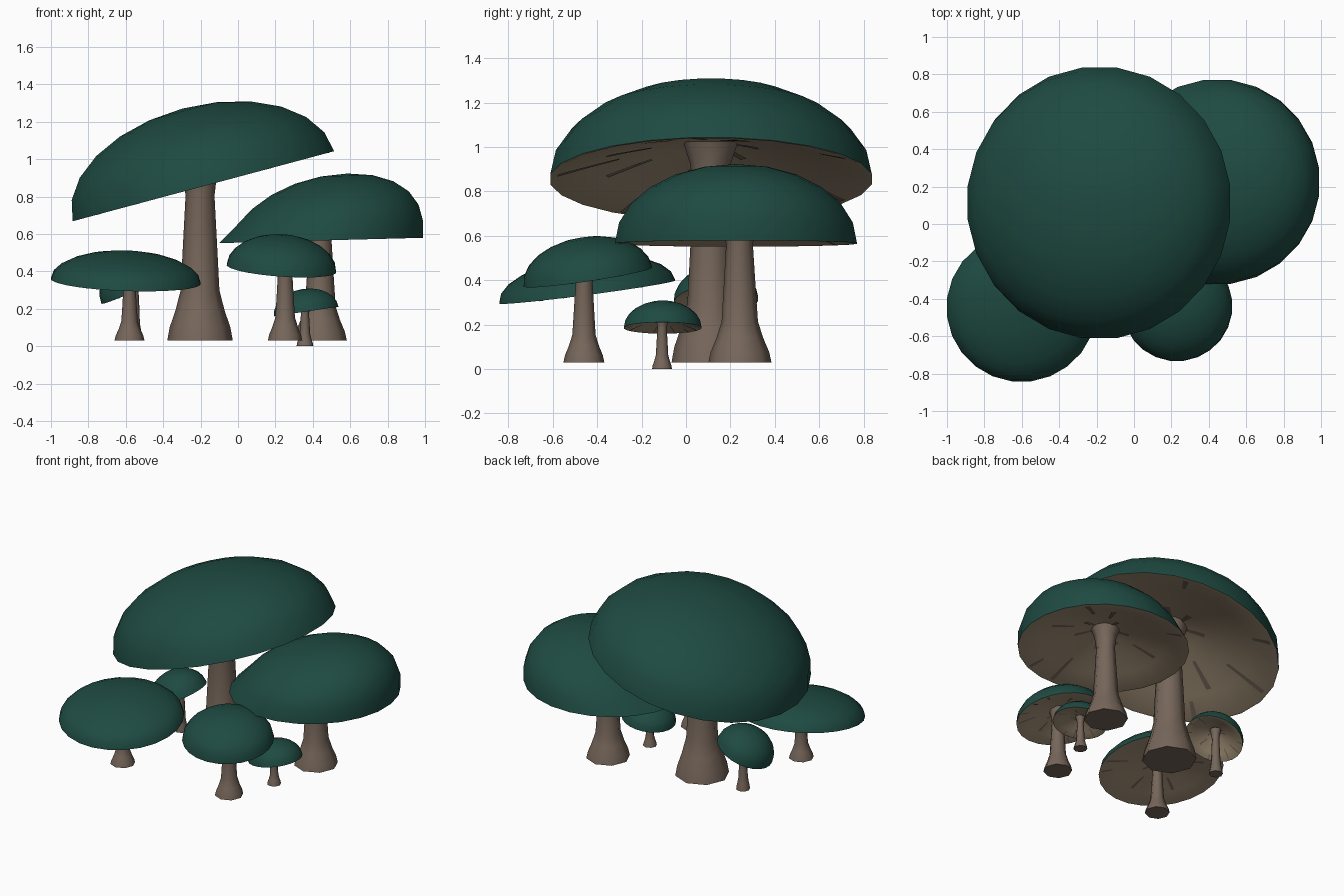
import bpy, bmesh, math, random
from mathutils import Matrix, Vector

if "Cube" in bpy.data.objects:
    bpy.data.objects.remove(bpy.data.objects["Cube"])

random.seed(4)


def material(name, colour):
    m = bpy.data.materials.new(name)
    m.diffuse_color = (*colour, 1)
    m.use_nodes = True
    m.node_tree.nodes["Principled BSDF"].inputs["Base Color"].default_value = m.diffuse_color
    return m


GREEN = material("cap green", (0.0130, 0.0690, 0.0540))
BROWN = material("stem brown", (0.181, 0.133, 0.102))
TAN = material("underside tan", (0.37, 0.285, 0.19))

SIDES = 24      # sides round each cap
RINGS = 6       # rings from rim to crown
INNER = 0.42    # hollow depth as a share of cap height


def finish(name, bm, mats, angle=40):
    me = bpy.data.meshes.new(name)
    for f in bm.faces:
        f.smooth = True
    bm.to_mesh(me)
    bm.free()
    for m in mats:
        me.materials.append(m)
    me.set_sharp_from_angle(angle=math.radians(angle))
    ob = bpy.data.objects.new(name, me)
    bpy.context.collection.objects.link(ob)
    return ob


def loft(bm, rings, mat):
    for a, b in zip(rings, rings[1:]):
        n = len(a)
        for i in range(n):
            j = (i + 1) % n
            bm.faces.new((a[i], a[j], b[j], b[i])).material_index = mat


def dome_point(a, h, lean, ang, t):
    """Point on the outer ellipsoid, t = 0 at rim and 1 at crown."""
    phi = t * math.pi / 2
    s = math.sin(phi)
    shift = lean * s ** (1 + 0.5 * math.cos(ang)) if s > 0 else 0
    r = a * math.cos(phi)
    return Vector((r * math.cos(ang) + shift, r * math.sin(ang), h * s))


def hollow_point(a, h, ang, t):
    """Point on the shallow, nearly conical underside."""
    r = 1 - t
    return Vector((a * r * math.cos(ang), a * r * math.sin(ang), h * INNER * (1 - r ** 1.25)))


def cap(name, centre, a, h, tilt, lean):
    frame = (Matrix.Translation(centre)
             @ Matrix.Rotation(math.radians(tilt[1]), 4, 'Y')
             @ Matrix.Rotation(math.radians(tilt[0]), 4, 'X'))
    angles = [2 * math.pi * (i + 0.5) / SIDES for i in range(SIDES)]
    bm = bmesh.new()

    # outer skin, hollow underside and the thin lip joining them
    outer = [[bm.verts.new(frame @ dome_point(a, h, lean, g, k / RINGS))
              for g in angles] for k in range(RINGS)]
    inner = [[bm.verts.new(frame @ hollow_point(a * 0.98, h, g, k / 4))
              for g in angles] for k in range(4)]
    top = bm.verts.new(frame @ Vector((lean, 0, h)))
    roof = bm.verts.new(frame @ Vector((0, 0, h * INNER)))
    loft(bm, outer, 0)
    loft(bm, [r[::-1] for r in inner], 1)
    loft(bm, [inner[0], outer[0]], 1)
    for i in range(SIDES):
        j = (i + 1) % SIDES
        bm.faces.new((outer[-1][i], outer[-1][j], top)).material_index = 0
        bm.faces.new((inner[-1][j], inner[-1][i], roof)).material_index = 1
    finish(name + "_cap", bm, [GREEN, TAN])

    # dark gill streaks lying just under the hollow
    bm = bmesh.new()
    count = 14
    drop = Vector((0, 0, 0.003 + 0.003 * a))
    for i in range(count):
        g = 2 * math.pi * (i + random.uniform(0.2, 0.8)) / count
        t0, t1 = random.choice([(0.02, 0.2), (0.03, 0.42), (0.3, 0.6), (0.65, 0.9), (0.7, 0.9)])
        prev = None
        for k in range(5):
            t = t0 + (t1 - t0) * k / 4
            w = 0.022 * a * (1.2 - 0.5 * k / 4)
            mid = hollow_point(a * 0.98, h, g, t) - drop
            side = Vector((-math.sin(g), math.cos(g), 0)) * w
            pair = [bm.verts.new(frame @ (mid + side)), bm.verts.new(frame @ (mid - side))]
            if prev:
                bm.faces.new((prev[0], prev[1], pair[1], pair[0]))
            prev = pair
    bm.normal_update()
    for f in bm.faces:
        if f.normal.z > 0:
            f.normal_flip()
    finish(name + "_gills", bm, [BROWN])
    return frame @ Vector((0, 0, h * INNER * 0.97))


def stem(name, base, top, rb, rn):
    d = rb - rn
    profile = [(0, rb), (0.07, rn + 0.85 * d), (0.16, rn + 0.48 * d), (0.27, rn + 0.14 * d),
               (0.5, rn), (0.78, rn * 0.84), (0.9, rn * 1.0), (1, rn * 1.35)]
    bm = bmesh.new()
    rings = []
    for t, r in profile:
        c = Vector(base).lerp(Vector(top), t)
        rings.append([bm.verts.new((c.x + r * math.cos(q), c.y + r * math.sin(q), c.z))
                      for q in (2 * math.pi * i / 8 for i in range(8))])
    loft(bm, rings, 0)
    bm.faces.new(rings[0][::-1])
    bm.faces.new(rings[-1])
    finish(name + "_stem", bm, [BROWN], 50)


# name, cap centre, radius, height, tilt (x, y), lean, stem base, base radius, neck radius
MUSHROOMS = [
    ("giant", (-0.185, 0.113, 0.855), 0.73, 0.43, (0, -15), 0, (-0.203, 0.11, 0.03), 0.175, 0.092),
    ("large", (0.445, 0.225, 0.565), 0.55, 0.354, (0, -1.5), 0.15, (0.44, 0.243, 0.03), 0.142, 0.072),
    ("wide", (-0.60, -0.445, 0.347), 0.403, 0.158, (7.5, 2), 0, (-0.58, -0.46, 0.03), 0.08, 0.038),
    ("front", (0.232, -0.442, 0.415), 0.295, 0.18, (8.5, 4), 0, (0.252, -0.46, 0.03), 0.092, 0.046),
    ("small", (0.365, -0.105, 0.185), 0.176, 0.122, (0, -8.5), 0, (0.358, -0.108, 0.0), 0.045, 0.025),
    ("back", (-0.556, 0.135, 0.305), 0.192, 0.155, (4, -24), 0, (-0.555, 0.155, 0.035), 0.045, 0.028),
]

for name, centre, a, h, tilt, lean, base, rb, rn in MUSHROOMS:
    roof = cap(name, centre, a, h, tilt, lean)
    # stem runs nearly straight up into the hollow of its cap
    top = (base[0], base[1] * 0.85 + roof.y * 0.15, roof.z)
    stem(name, base, top, rb, rn)
